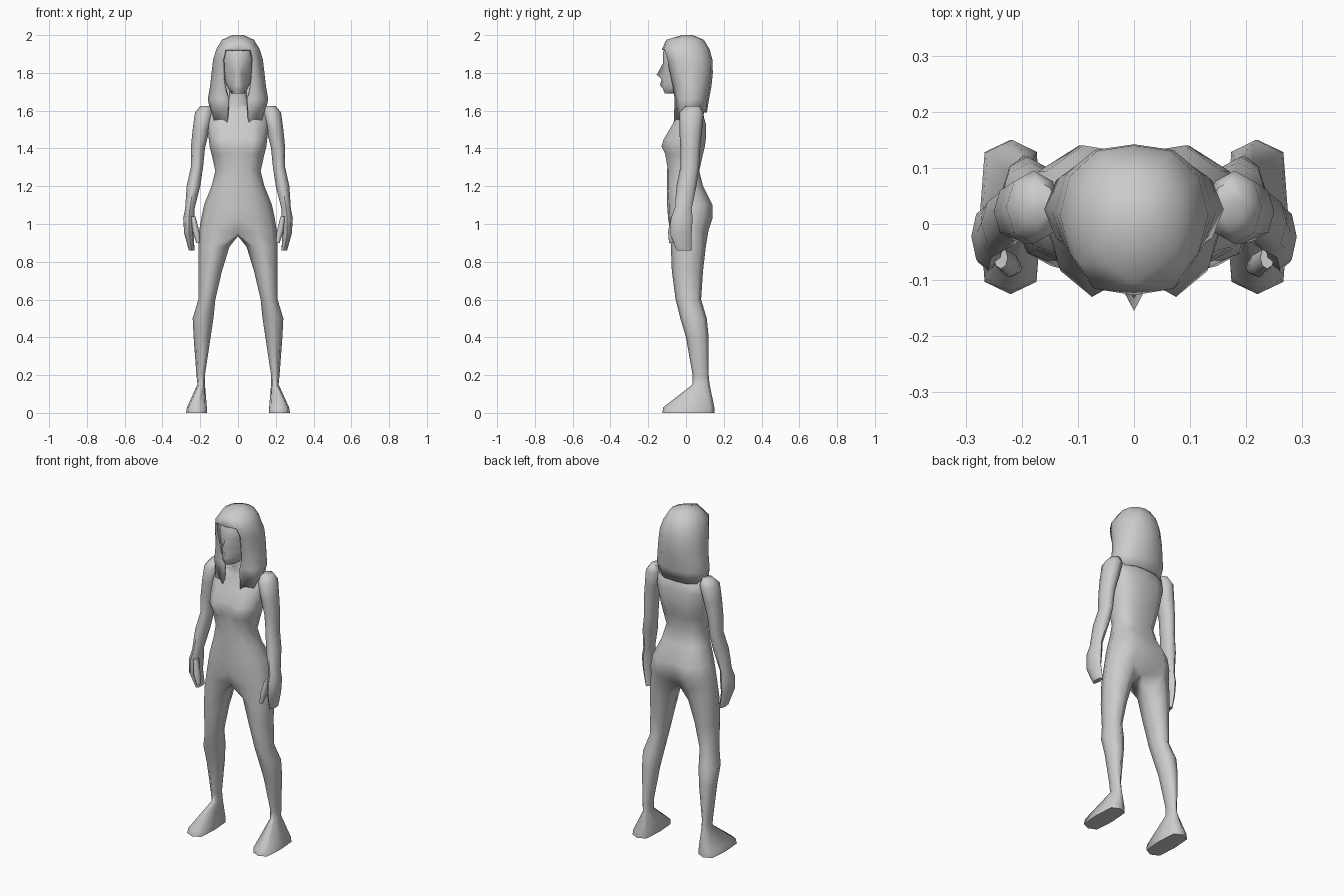
import bpy, bmesh, math

if "Cube" in bpy.data.objects:
    bpy.data.objects.remove(bpy.data.objects["Cube"])

GREY = (0.6, 0.6, 0.6, 1)
grey = bpy.data.materials.new("plain grey")
grey.use_nodes = True
grey.diffuse_color = GREY
grey.node_tree.nodes["Principled BSDF"].inputs["Base Color"].default_value = GREY


def half_ring(z, w, front, front_bump, back_bump, back, f=0.5):
    """Half cross-section, running from the front centre round +x to the back centre."""
    mid = (front_bump + back_bump) / 2
    reach = 0.6 * (back_bump - mid)
    return [(0, front, z), (f * w, front_bump, z), (0.87 * w, mid - reach, z), (w, mid, z),
            (0.87 * w, mid + reach, z), (w / 2, back_bump, z), (0, back, z)]


def limb_ring(z, inner, outer, front, back, q=1.0):
    """Eight-sided closed cross-section, starting at the inner front; low q is squarer."""
    points = []
    for k in range(8):
        a = math.radians(45 * k - 135)
        c, s = round(math.cos(a), 4), round(math.sin(a), 4)
        x = math.copysign(abs(c) ** q, c) * (outer - inner) / 2
        y = math.copysign(abs(s) ** q, s) * (back - front) / 2
        points.append(((inner + outer) / 2 + x, (front + back) / 2 + y, z))
    return points


def add_ring(bm, points):
    return [bm.verts.new(p) for p in points]


def bridge(bm, upper, lower, closed=False, start=0):
    n = len(upper)
    for k in range(start, n if closed else n - 1):
        j = (k + 1) % n
        bm.faces.new((upper[k], lower[k], lower[j], upper[j]))


def finish(bm, name, thickness=0):
    """Drop loose points, smooth, and mirror the half to the other side."""
    bmesh.ops.delete(bm, geom=[v for v in bm.verts if not v.link_faces], context="VERTS")
    mesh = bpy.data.meshes.new(name)
    bm.to_mesh(mesh)
    bm.free()
    obj = bpy.data.objects.new(name, mesh)
    bpy.context.collection.objects.link(obj)
    mesh.materials.append(grey)
    bpy.ops.object.select_all(action="DESELECT")
    obj.select_set(True)
    bpy.context.view_layer.objects.active = obj
    bpy.ops.object.shade_smooth_by_angle(angle=math.radians(65))
    mirror = obj.modifiers.new("mirror", "MIRROR")
    mirror.use_clip = True
    mirror.merge_threshold = 0.002
    if thickness:
        shell = obj.modifiers.new("thickness", "SOLIDIFY")
        shell.thickness = thickness
        shell.offset = -1


def tube(name, rows):
    bm = bmesh.new()
    rings = [add_ring(bm, limb_ring(*row)) for row in rows]
    for upper, lower in zip(rings, rings[1:]):
        bridge(bm, upper, lower, closed=True)
    bm.faces.new(rings[0])
    bm.faces.new(rings[-1][::-1])
    finish(bm, name)


# Body: neck and torso, then the hip line is closed by a crotch point into the leg
torso = [(1.72, .045, -.04, -.03, .05, .055), (1.63, .05, -.025, -.02, .07, .08),
         (1.6, .16, -.03, -.02, .085, .09), (1.53, .165, -.06, -.07, .105, .1),
         (1.45, .155, -.08, -.118, .105, .095), (1.41, .15, -.088, -.13, .1, .09),
         (1.37, .14, -.095, -.11, .09, .08), (1.28, .12, -.1, -.095, .07, .06),
         (1.2, .14, -.1, -.095, .09, .075), (1.1, .18, -.1, -.09, .14, .125),
         (1.03, .195, -.095, -.088, .14, .115), (.97, .205, -.07, -.085, .12, .07)]
leg = [(.88, .045, .21, -.08, .105), (.75, .085, .21, -.075, .09),
       (.6, .12, .21, -.055, .08), (.5, .13, .24, -.03, .11), (.4, .145, .235, 0, .12),
       (.2, .175, .22, .035, .12), (.15, .175, .215, .035, .125),
       (.03, .165, .27, -.12, .15, .5), (0, .165, .275, -.125, .15, .5)]
bm = bmesh.new()
rings = [add_ring(bm, half_ring(*row)) for row in torso]
for upper, lower in zip(rings, rings[1:]):
    bridge(bm, upper, lower)
hip = rings[-1]
for v in (hip[0], hip[-1]):
    v.co.z -= 0.02
hip.append(bm.verts.new((0, .02, .935)))
rings = [hip] + [add_ring(bm, limb_ring(*row)) for row in leg]
for upper, lower in zip(rings, rings[1:]):
    bridge(bm, upper, lower, closed=True)
bm.faces.new(rings[-1][::-1])
finish(bm, "body")

# Arms, from shoulder to fingertips, and thumbs
tube("arms", [(1.625, .14, .2, 0, .075), (1.59, .13, .228, -.035, .095),
              (1.5, .15, .24, -.035, .085), (1.4, .175, .25, -.03, .075),
              (1.3, .185, .25, -.03, .07), (1.2, .2, .272, -.05, .055),
              (1.08, .23, .28, -.06, .03), (1.03, .23, .29, -.08, .035),
              (.95, .235, .285, -.085, .03), (.86, .23, .26, -.05, .03)])
tube("thumbs", [(1.04, .225, .25, -.08, -.04), (.96, .205, .24, -.095, -.05),
                (.9, .2, .22, -.09, -.065)])

# Head, from crown to chin, with nose and lips on the centre line
bm = bmesh.new()
head = [(1.96, .06, -.09, -.08, .08, .09), (1.91, .085, -.122, -.112, .1, .11),
        (1.85, .085, -.122, -.11, .1, .11), (1.79, .077, -.155, -.112, .09, .1, .25),
        (1.765, .07, -.128, -.115, .07, .08, .3), (1.735, .062, -.138, -.115, .05, .06, .35),
        (1.715, .05, -.122, -.112, .04, .05), (1.69, .035, -.112, -.105, .02, .03)]
rings = [add_ring(bm, half_ring(*row)) for row in head]
for upper, lower in zip(rings, rings[1:]):
    bridge(bm, upper, lower)
bm.faces.new(rings[-1][::-1])
finish(bm, "head")

# Hair: closed at the crown, open round the face, with long strands at the front
bm = bmesh.new()
hair = [(2, .03, -.02, -.02, .03, .035), (1.975, .085, -.105, -.075, .085, .095),
        (1.925, .115, -.127, -.115, .115, .125, .62), (1.87, .132, 0, -.098, .13, .14, .65),
        (1.8, .14, 0, -.085, .132, .142, .58), (1.73, .148, 0, -.07, .125, .135, .5),
        (1.66, .16, 0, -.06, .112, .122, .33), (1.59, .145, 0, -.065, .105, .11, .4)]
rings = [add_ring(bm, half_ring(*row)) for row in hair]
for i, (upper, lower) in enumerate(zip(rings, rings[1:])):
    bridge(bm, upper, lower, start=0 if i < 2 else 1)
bm.faces.new(rings[0])
for v in rings[-1][1:3]:
    v.co.z -= 0.05
finish(bm, "hair", thickness=0.015)
